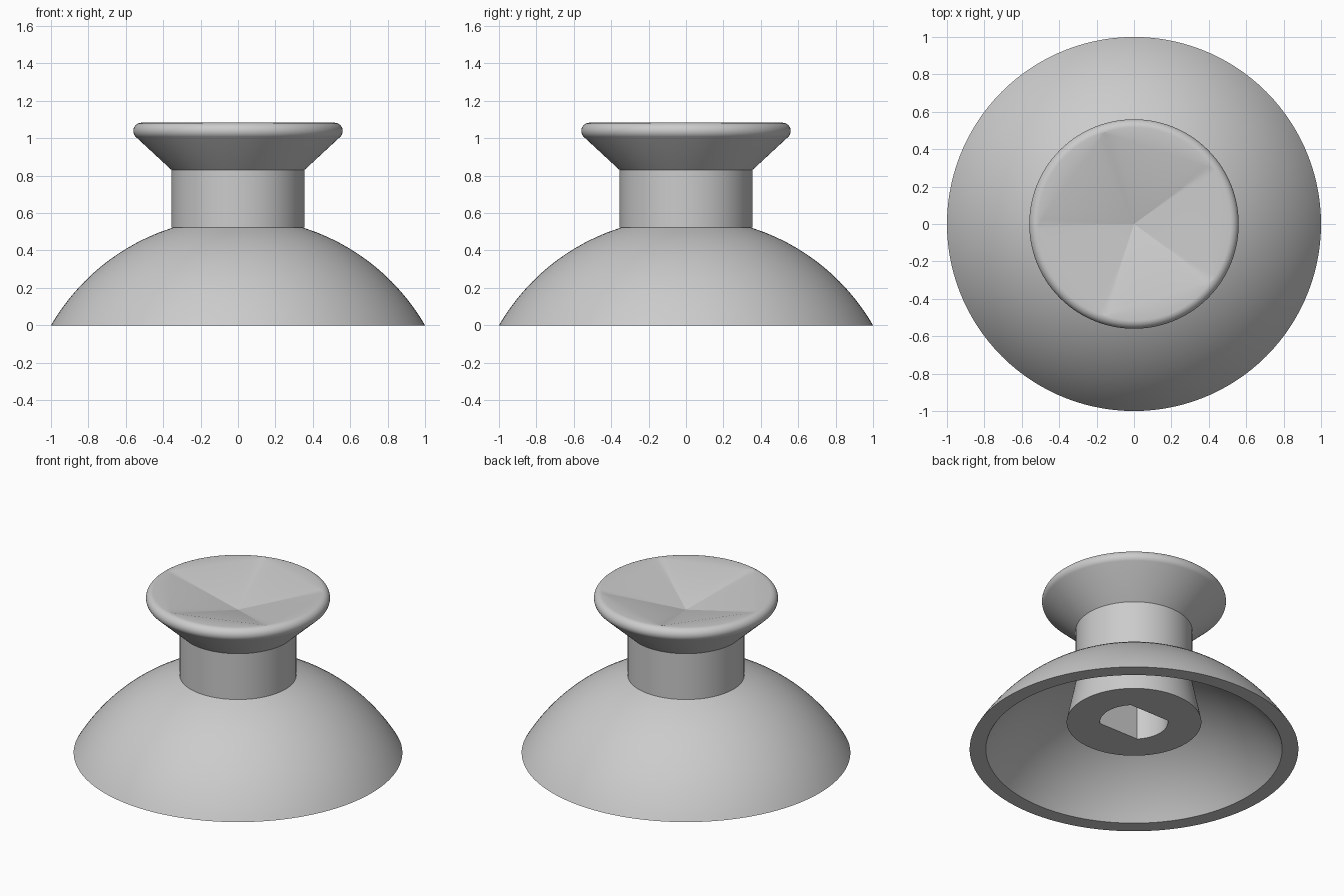
import bpy, bmesh, math

if "Cube" in bpy.data.objects:
    bpy.data.objects.remove(bpy.data.objects["Cube"])

N = 120  # divisible so pentagon and keyhole corners land on segments


def circle(r):
    return lambda a: r


def pentagon(r):
    # corners at 36, 108, 180, 252 and 324 degrees
    step = math.radians(72)
    return lambda a: r * math.cos(step / 2) / math.cos((a - step / 2) % step - step / 2)


def two_flats(r, flat):
    return lambda a: min(r, flat / max(abs(math.sin(a)), 1e-6))


# Sphere centre and radii of the dome shell
ZC, R_OUT, R_IN = -0.58, 1.156, 1.072


def on_sphere(R, z):
    return math.sqrt(R * R - (z - ZC) ** 2)


rings = []
# Keyhole socket and underside post
rings += [(two_flats(0.207, 0.146), 0.65), (two_flats(0.207, 0.146), 0.19)]
rings += [(circle(0.41), 0.19), (circle(0.36), 0.43)]
# Inside of the dome, from the post down to the rim
for i in range(15):
    z = 0.43 * (1 - i / 14)
    rings.append((circle(on_sphere(R_IN, z)), z))
# Outside of the dome, up to the neck
for i in range(21):
    z = 0.522 * i / 20
    rings.append((circle(on_sphere(R_OUT, z)), z))
# Neck and flared cap
rings += [(circle(0.355), 0.522), (circle(0.355), 0.83)]
# Rounded lip
for i in range(15):
    t = math.radians(-45 + 135 * i / 14)
    rings.append((circle(0.516 + 0.044 * math.cos(t)), 1.039 + 0.044 * math.sin(t)))
# Edge of the five-sided hollow
rings.append((pentagon(0.51), 1.08))

bm = bmesh.new()
loops = []
for radius, z in rings:
    loop = []
    for k in range(N):
        a = 2 * math.pi * k / N
        r = radius(a)
        loop.append(bm.verts.new((r * math.cos(a), r * math.sin(a), z)))
    loops.append(loop)
for lo, hi in zip(loops, loops[1:]):
    for k in range(N):
        j = (k + 1) % N
        bm.faces.new((lo[k], lo[j], hi[j], hi[k]))
# Socket end and sunken five-sided top
bm.faces.new(loops[0][::-1])
tip = bm.verts.new((0, 0, 0.96))
for k in range(N):
    bm.faces.new((loops[-1][k], loops[-1][(k + 1) % N], tip))
bmesh.ops.remove_doubles(bm, verts=bm.verts, dist=1e-5)
bmesh.ops.recalc_face_normals(bm, faces=bm.faces)

mesh = bpy.data.meshes.new("thumbstick_cap")
bm.to_mesh(mesh)
bm.free()
obj = bpy.data.objects.new("thumbstick_cap", mesh)
bpy.context.collection.objects.link(obj)

grey = bpy.data.materials.new("light_grey")
grey.diffuse_color = (0.6, 0.6, 0.6, 1)
grey.use_nodes = True
grey.node_tree.nodes["Principled BSDF"].inputs["Base Color"].default_value = grey.diffuse_color
mesh.materials.append(grey)

bpy.context.view_layer.objects.active = obj
obj.select_set(True)
bpy.ops.object.shade_smooth_by_angle(angle=math.radians(15))
